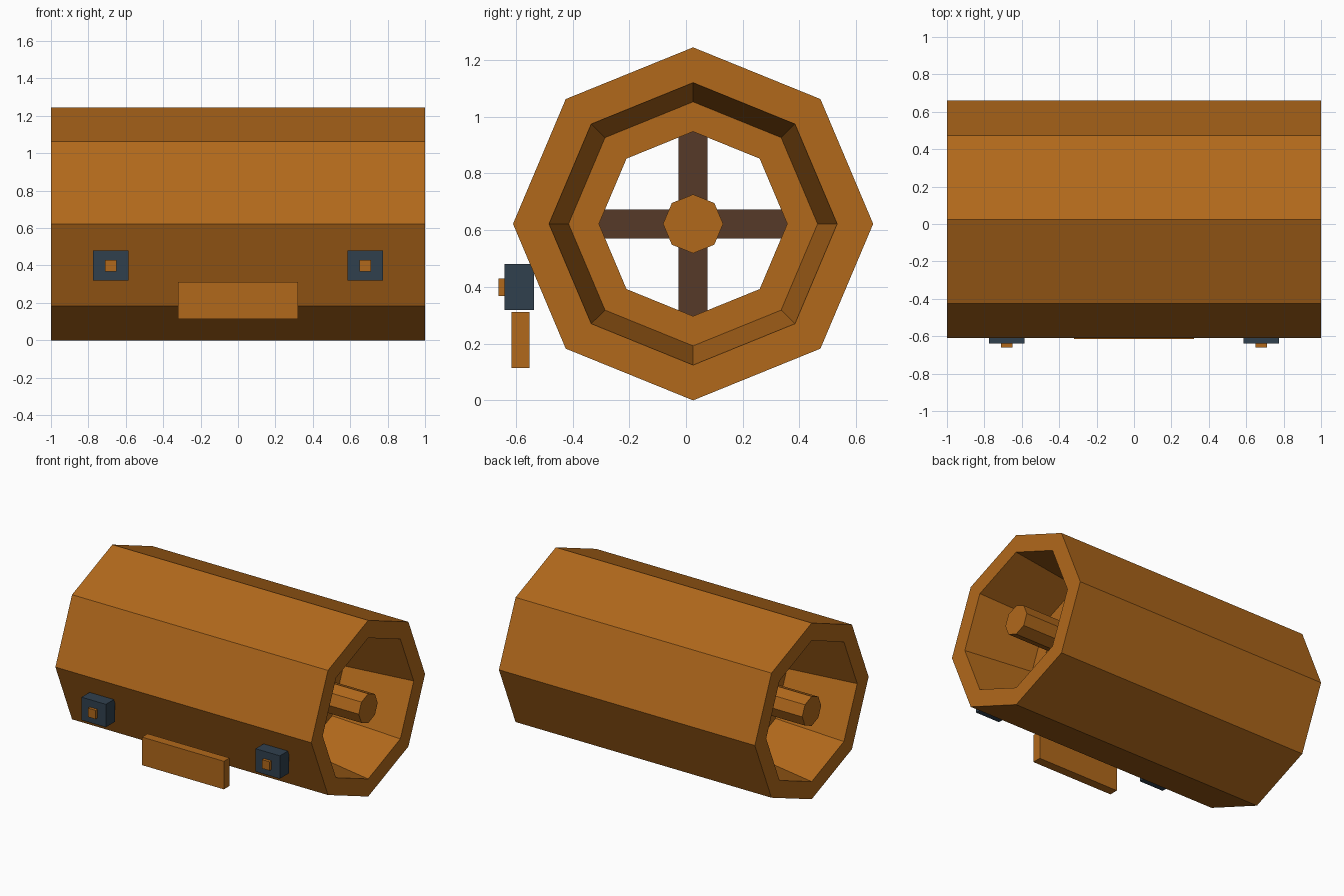
import bpy, bmesh, math
from mathutils import Matrix

cube = bpy.data.objects.get("Cube")
if cube:
    bpy.data.objects.remove(cube, do_unlink=True)

CY, CZ = 0.025, 0.622   # drum axis
SIDES = 8


def material(name, rgb):
    mat = bpy.data.materials.new(name)
    mat.use_nodes = True
    mat.diffuse_color = (*rgb, 1)
    mat.node_tree.nodes["Principled BSDF"].inputs["Base Color"].default_value = (*rgb, 1)
    return mat


WOOD = material("orange wood", (0.44, 0.14, 0.011))
DARK = material("dark brown wood", (0.094, 0.041, 0.022))
STEEL = material("blue grey metal", (0.03, 0.051, 0.076))


def add_object(name, bm, mat):
    bmesh.ops.recalc_face_normals(bm, faces=bm.faces)
    mesh = bpy.data.meshes.new(name)
    bm.to_mesh(mesh)
    bm.free()
    mesh.materials.append(mat)
    obj = bpy.data.objects.new(name, mesh)
    bpy.context.collection.objects.link(obj)
    return obj


def box(name, center, size, mat):
    bm = bmesh.new()
    bmesh.ops.create_cube(bm, size=1, matrix=Matrix.Translation(center) @ Matrix.Diagonal((*size, 1)))
    return add_object(name, bm, mat)


def ring(bm, x, radius):
    """One octagonal loop of vertices around the drum axis."""
    angles = [math.tau * i / SIDES for i in range(SIDES)]
    return [bm.verts.new((x, CY + radius * math.cos(a), CZ + 0.98 * radius * math.sin(a)))
            for a in angles]


def bridge(bm, a, b):
    for i in range(SIDES):
        j = (i + 1) % SIDES
        bm.faces.new((a[i], a[j], b[j], b[i]))


# Hollow drum: tapered openings at both ends and a narrower middle
half = [(1, 0.635), (1, 0.508), (0.5, 0.439), (0.5, 0.332)]
profile = half + [(-x, r) for x, r in reversed(half)]
bm = bmesh.new()
loops = [ring(bm, x, r) for x, r in profile]
for k, loop in enumerate(loops):
    bridge(bm, loop, loops[(k + 1) % len(loops)])
add_object("drum_shell", bm, WOOD)

# Axle running the whole length
bm = bmesh.new()
ends = [ring(bm, x, 0.106) for x in (-1, 1)]
bridge(bm, *ends)
for end in ends:
    bm.faces.new(end)
add_object("axle", bm, WOOD)

# Crossed webs holding the axle along the narrow middle
box("horizontal_web", (0, CY, CZ), (0.98, 0.68, 0.103), DARK)
box("vertical_web", (0, CY, CZ), (0.98, 0.103, 0.67), DARK)

# Front latches with pegs
for side, x in (("right", -0.68), ("left", 0.68)):
    box(side + "_latch", (x, -0.588, 0.4), (0.19, 0.104, 0.162), STEEL)
    box(side + "_latch_peg", (x, -0.643, 0.398), (0.06, 0.036, 0.062), WOOD)

# Plate below the latches
box("front_plate", (0, -0.583, 0.212), (0.64, 0.063, 0.198), WOOD)
